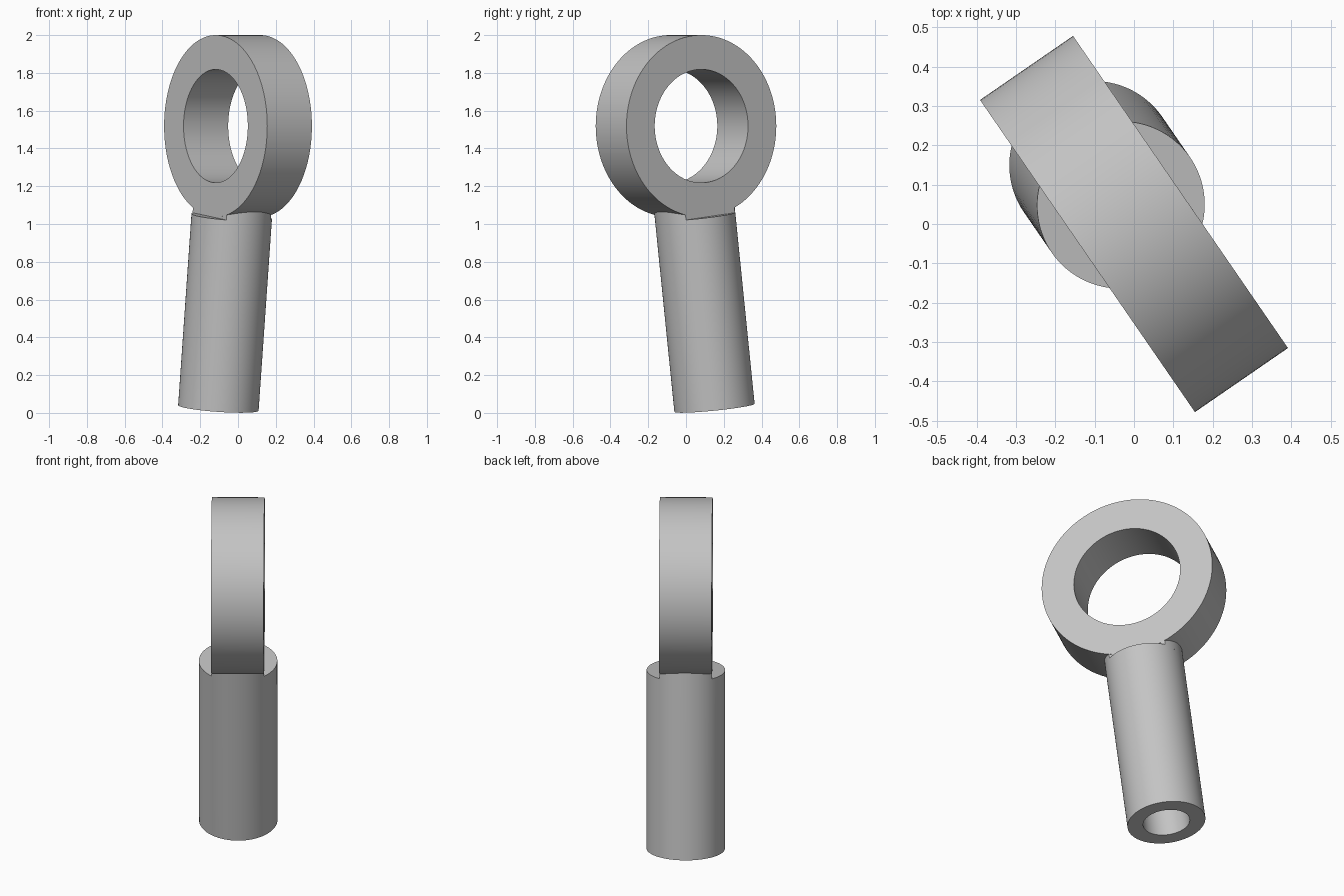
import bpy, bmesh
from math import radians, sin, cos, asin, pi
from mathutils import Matrix, Vector

cube = bpy.data.objects.get("Cube")
if cube:
    bpy.data.objects.remove(cube, do_unlink=True)

# Main dimensions
RING_R, BORE_R, HALF = 0.4815, 0.30, 0.1435
SHAFT_R, HOLE_R, SHAFT_END, HOLE_TOP = 0.2135, 0.128, 1.503, 0.75
CENTRE = Matrix.Translation((0, 0, 2 - RING_R)) @ Matrix.Rotation(radians(34.55), 4, 'Z')
TILT = CENTRE @ Matrix.Rotation(radians(7), 4, 'X')

steel = bpy.data.materials.new("grey steel")
steel.use_nodes = True
steel.diffuse_color = (0.55, 0.55, 0.55, 1)
steel.node_tree.nodes["Principled BSDF"].inputs["Base Color"].default_value = steel.diffuse_color


def finish(name, bm, matrix):
    """Turn a bmesh into a placed, smooth-shaded object with sharp edges."""
    bmesh.ops.remove_doubles(bm, verts=bm.verts, dist=1e-5)
    bmesh.ops.recalc_face_normals(bm, faces=bm.faces)
    mesh = bpy.data.meshes.new(name)
    bm.to_mesh(mesh)
    bm.free()
    mesh.materials.append(steel)
    obj = bpy.data.objects.new(name, mesh)
    bpy.context.collection.objects.link(obj)
    obj.matrix_world = matrix
    bpy.ops.object.select_all(action='DESELECT')
    obj.select_set(True)
    bpy.context.view_layer.objects.active = obj
    bpy.ops.object.shade_smooth_by_angle(angle=radians(30))
    return obj


def lathe(name, profile, matrix, closed=False, steps=96):
    """Spin a (radius, height) profile around the local z axis."""
    bm = bmesh.new()
    verts = [bm.verts.new((r, 0, z)) for r, z in profile]
    pairs = list(zip(verts, verts[1:]))
    if closed:
        pairs.append((verts[-1], verts[0]))
    edges = [bm.edges.new(p) for p in pairs]
    bmesh.ops.spin(bm, geom=verts + edges, cent=(0, 0, 0), axis=(0, 0, 1),
                   angle=2 * pi, steps=steps)
    return finish(name, bm, matrix)


# Eye ring, its axis lying level
lathe("eye_ring",
      [(BORE_R, -HALF), (RING_R, -HALF), (RING_R, HALF), (BORE_R, HALF)],
      CENTRE @ Matrix.Rotation(pi / 2, 4, 'Y'), closed=True, steps=128)

# Hollow shank, with its shoulder level with the rim of the ring
lathe("shank",
      [(0, -RING_R), (SHAFT_R, -RING_R), (SHAFT_R, -SHAFT_END),
       (HOLE_R, -SHAFT_END), (HOLE_R, -HOLE_TOP), (0, -HOLE_TOP)], TILT)

# Neck: the shank cut to the ring's thickness, running up into the ring
bm = bmesh.new()
flat = HALF - 0.0004
limit = asin(flat / SHAFT_R)
outline = []
for side in (0, pi):
    for i in range(25):
        a = side - limit + 2 * limit * i / 24
        outline.append(bm.verts.new((SHAFT_R * sin(a), SHAFT_R * cos(a), -RING_R - 0.01)))
base = bm.faces.new(outline)
top = bmesh.ops.extrude_face_region(bm, geom=[base])["geom"]
bmesh.ops.translate(bm, vec=Vector((0, 0, 0.08)),
                    verts=[v for v in top if isinstance(v, bmesh.types.BMVert)])
finish("neck", bm, TILT)
